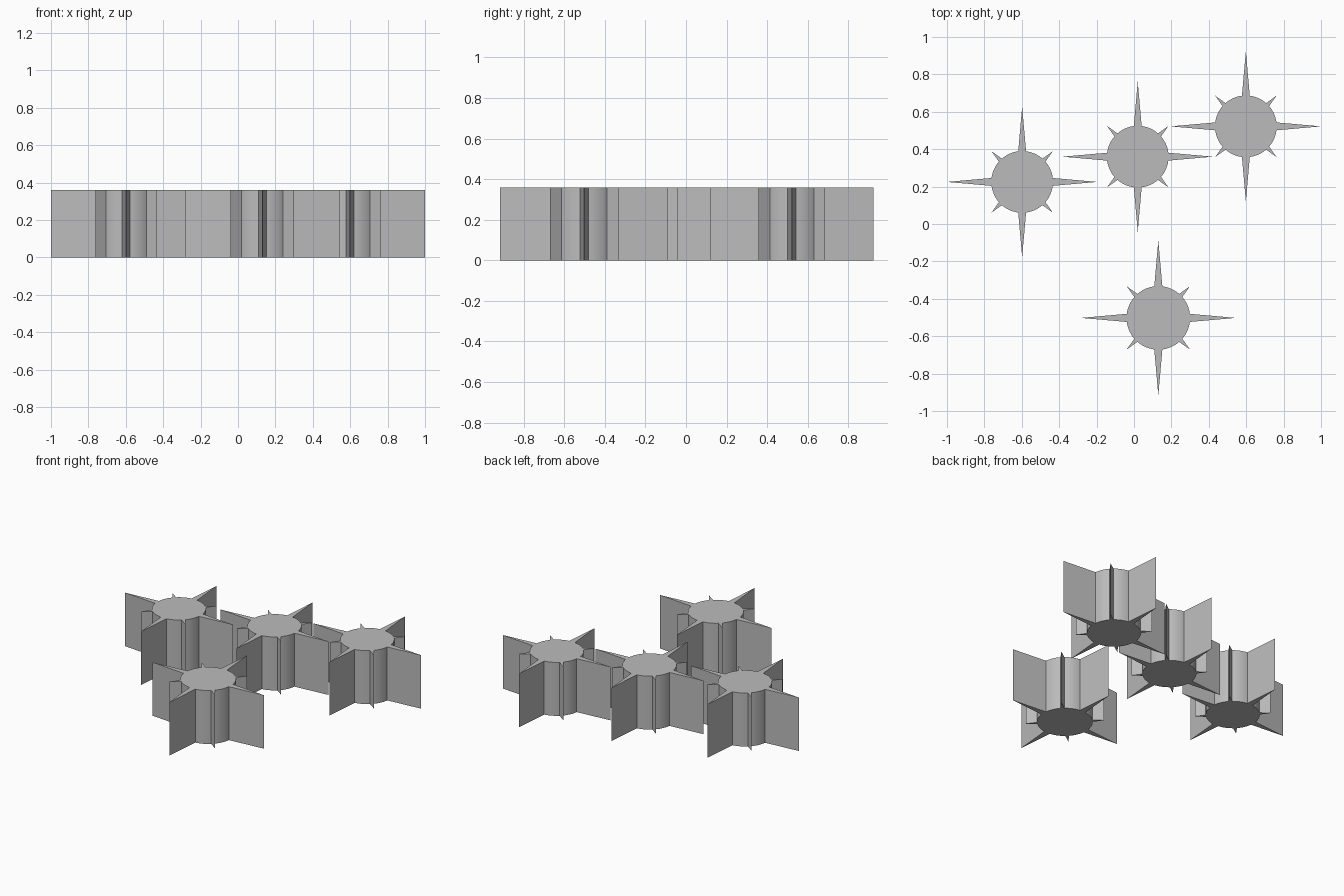
import bpy
import bmesh
from math import cos, sin, radians, asin, degrees

if "Cube" in bpy.data.objects:
    bpy.data.objects.remove(bpy.data.objects["Cube"], do_unlink=True)

HEIGHT = 0.36
RADIUS = 0.165       # round core
LONG_TIP = 0.402     # four long points
SHORT_TIP = 0.232    # four short diagonal points
LONG_HALF = degrees(asin(0.021 / RADIUS))
SHORT_HALF = 4.0
ARC_STEPS = 8

grey = bpy.data.materials.new("plain grey")
grey.use_nodes = True
colour = (0.5, 0.5, 0.5, 1)
grey.diffuse_color = colour
grey.node_tree.nodes["Principled BSDF"].inputs["Base Color"].default_value = colour


def polar(radius, angle):
    return radius * cos(radians(angle)), radius * sin(radians(angle))


def star_outline():
    """Circle broken by alternating long and short points."""
    points = []
    for k in range(8):
        middle = 45 * k
        long_point = k % 2 == 0
        tip = LONG_TIP if long_point else SHORT_TIP
        half, next_half = (LONG_HALF, SHORT_HALF) if long_point else (SHORT_HALF, LONG_HALF)
        points.append(polar(tip, middle))
        start, end = middle + half, middle + 45 - next_half
        for i in range(ARC_STEPS + 1):
            points.append(polar(RADIUS, start + (end - start) * i / ARC_STEPS))
    return points


def build_star(name, x, y, scale=1.0):
    """Extrude the outline into an upright prism."""
    bm = bmesh.new()
    base = bm.faces.new([bm.verts.new((px * scale, py * scale, 0))
                         for px, py in star_outline()])
    result = bmesh.ops.extrude_face_region(bm, geom=[base], use_keep_orig=True)
    top = [v for v in result["geom"] if isinstance(v, bmesh.types.BMVert)]
    bmesh.ops.translate(bm, verts=top, vec=(0, 0, HEIGHT))
    bmesh.ops.recalc_face_normals(bm, faces=bm.faces)
    mesh = bpy.data.meshes.new(name)
    bm.to_mesh(mesh)
    bm.free()
    mesh.materials.append(grey)
    star = bpy.data.objects.new(name, mesh)
    star.location = (x, y, 0)
    bpy.context.collection.objects.link(star)
    return star


stars = [
    build_star("left_star", 0.598, 0.522),
    build_star("middle_star", 0.02, 0.36),
    build_star("right_star", -0.598, 0.225),
    build_star("front_star", 0.13, -0.502, 1.03),
]

# Smooth round walls, crisp points and rims
bpy.ops.object.select_all(action="DESELECT")
for star in stars:
    star.select_set(True)
bpy.context.view_layer.objects.active = stars[0]
bpy.ops.object.shade_smooth_by_angle(angle=radians(30))
